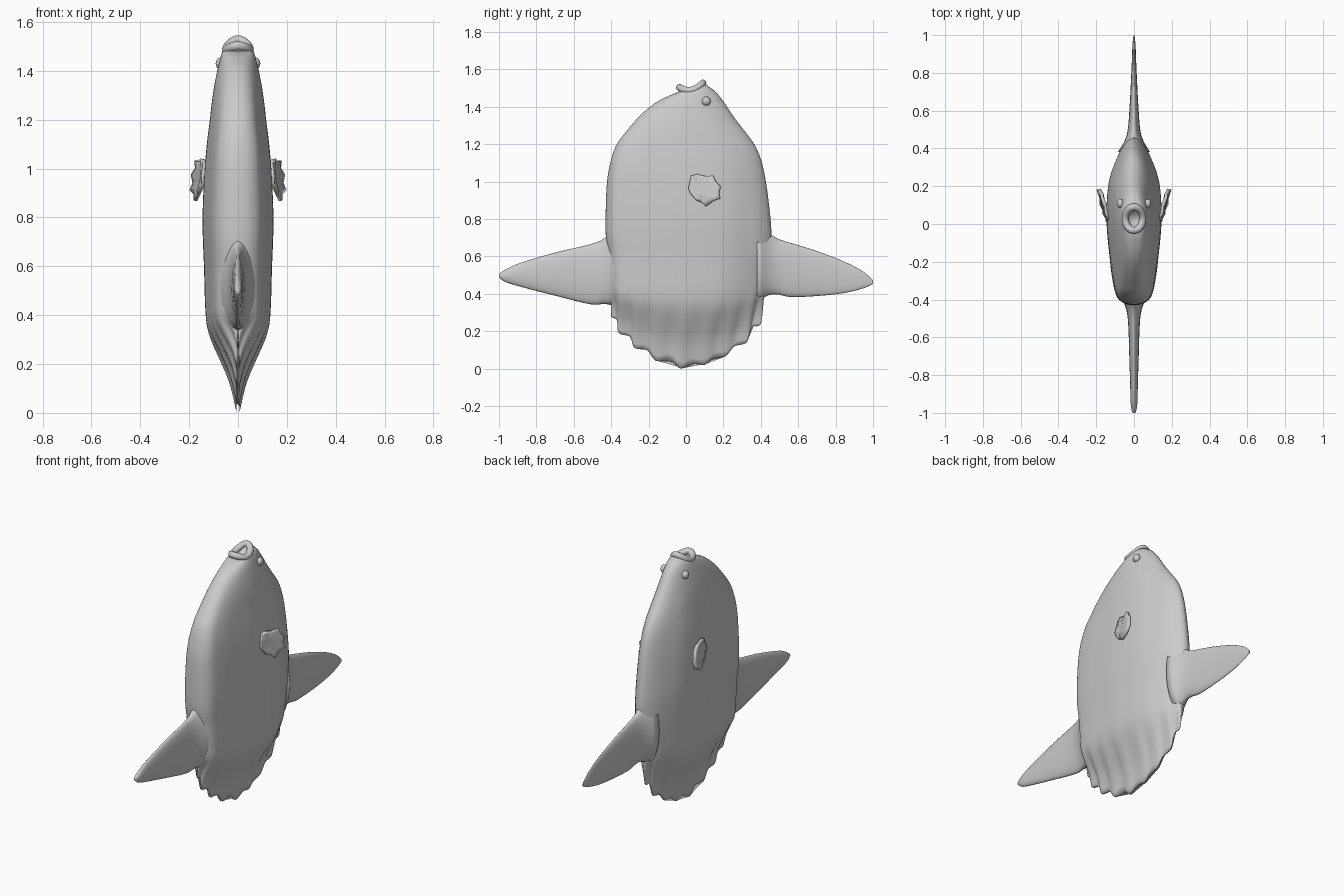
import bpy, bmesh
from math import sin, cos, pi

if "Cube" in bpy.data.objects:
    bpy.data.objects.remove(bpy.data.objects["Cube"])


def smooth(table, x):
    """Smoothly interpolate rows (x, a, b, ...); returns the list of values at x."""
    n = len(table)
    x = min(max(x, table[0][0]), table[-1][0])
    i = 0
    while i < n - 2 and x > table[i + 1][0]:
        i += 1
    p, q = table[i], table[i + 1]
    o, r = table[max(i - 1, 0)], table[min(i + 2, n - 1)]
    h = q[0] - p[0]
    t = (x - p[0]) / h
    out = []
    for k in range(1, len(p)):
        m0 = (q[k] - o[k]) / (q[0] - o[0]) * h
        m1 = (r[k] - p[k]) / (r[0] - p[0]) * h
        out.append((2*t**3 - 3*t*t + 1)*p[k] + (t**3 - 2*t*t + t)*m0
                   + (3*t*t - 2*t**3)*q[k] + (t**3 - t*t)*m1)
    return out


def finish(name, bm):
    bmesh.ops.recalc_face_normals(bm, faces=bm.faces)
    me = bpy.data.meshes.new(name)
    bm.to_mesh(me)
    bm.free()
    for p in me.polygons:
        p.use_smooth = True
    ob = bpy.data.objects.new(name, me)
    bpy.context.collection.objects.link(ob)
    return ob


def loft(name, rings):
    """Skin a list of equal-length closed rings and cap both ends."""
    bm = bmesh.new()
    vs = [[bm.verts.new(p) for p in r] for r in rings]
    n = len(vs[0])
    for a, b in zip(vs, vs[1:]):
        for i in range(n):
            j = (i + 1) % n
            bm.faces.new((a[i], a[j], b[j], b[i]))
    bm.faces.new(vs[0])
    bm.faces.new(vs[-1])
    return finish(name, bm)


HALF = 72
STEPS = [i / HALF for i in range(HALF + 1)]
# cross-section thickness from the front edge (0) to the back edge (1)
LENS = [(0, 0), (.07, .36), (.144, .62), (.25, .78), (.35, .88), (.5, 1),
        (.65, .93), (.78, .61), (.9, .27), (1, 0)]
# z, front edge y, back edge y, half width
BODY = [(.45, -.405, .425, .135), (.6, -.415, .45, .139), (.7, -.428, .457, .143),
        (.8, -.43, .452, .145), (1, -.422, .427, .136), (1.12, -.40, .40, .125),
        (1.2, -.37, .365, .115), (1.28, -.31, .305, .106), (1.34, -.26, .258, .097),
        (1.4, -.20, .215, .085), (1.45, -.135, .175, .073), (1.485, -.07, .135, .062),
        (1.5, -.04, .105, .055)]
# scalloped lower edge, front to back (y, z)
EDGE = [(-.39, .36), (-.40, .28), (-.37, .26), (-.36, .19), (-.30, .17), (-.275, .11),
        (-.21, .10), (-.16, .04), (-.09, .05), (-.03, .0), (.03, .028), (.10, .02),
        (.15, .06), (.21, .065), (.26, .12), (.325, .14), (.35, .22), (.40, .24),
        (.415, .38)]
EDGE = [(i / 18, y, z) for i, (y, z) in enumerate(EDGE)]
TAPER = [(0, .135), (.2, .128), (.33, .112), (.55, .068), (.68, .043), (.8, .026), (1, .006)]


def closed(half):
    """Complete a half ring with its mirror image."""
    return half + [(-x, y, z) for x, y, z in half[-2:0:-1]]


def body_ring(z, y0, y1, w, tilt=0, blend=0):
    half = []
    for t in STEPS:
        v = -cos(pi * t)
        f = smooth(LENS, t)[0] * (1 - blend) + sin(pi * t) * blend
        half.append((w * f, (y0 + y1) / 2 + v * (y1 - y0) / 2, z + tilt * v))
    return closed(half)


# body with the scalloped rudder at the bottom and the open mouth at the top
rings = []
for k in range(14, 0, -1):
    s = k / 14
    w = smooth(TAPER, s)[0]
    half = []
    for t in STEPS:
        ey, ez = smooth(EDGE, t)
        sy = .01 - cos(pi * t) * .415
        half.append((w * smooth(LENS, t)[0], sy + (ey - sy) * s, .45 + (ez - .45) * s))
    rings.append(closed(half))
for k in range(41):
    z = .45 + 1.05 * k / 40
    b = max(0, (z - 1.1) / .4)
    rings.append(body_ring(z, *smooth(BODY, z), tilt=.02 * b**4, blend=b))
rings.append(body_ring(1.495, -.01, .075, .036, .018, 1))
rings.append(body_ring(1.45, 0, .065, .026, .01, 1))
loft("body", rings)


# dorsal and anal fins: y, lower z, upper z, half width
def long_fin(name, table):
    out = []
    for k in range(33):
        u = k / 32
        y = table[0][0] + (table[-1][0] - table[0][0]) * (1 - (1 - u)**1.6)
        lo, hi, w = smooth([(abs(r[0]),) + r[1:] for r in table], abs(y))
        out.append([(w * sin(a), y, (lo + hi) / 2 + (hi - lo) / 2 * cos(a))
                    for a in [2 * pi * i / 32 for i in range(32)]])
    loft(name, out)


long_fin("front_fin", [(-.36, .33, .78, .085), (-.43, .345, .70, .048), (-.5, .342, .668, .033),
                       (-.7, .39, .62, .025), (-.9, .442, .56, .019), (-.97, .465, .527, .016),
                       (-1, .487, .505, .008)])
long_fin("back_fin", [(.38, .36, .80, .085), (.45, .395, .72, .045), (.5, .395, .69, .033),
                      (.55, .383, .675, .028), (.7, .388, .628, .019), (.85, .405, .57, .012),
                      (.95, .43, .517, .008), (1, .452, .472, .003)])

# lips: a saddle-shaped tube around the mouth
cu = bpy.data.curves.new("lips", 'CURVE')
cu.dimensions = '3D'
cu.bevel_depth = .019
cu.bevel_resolution = 4
sp = cu.splines.new('POLY')
sp.points.add(39)
for i, p in enumerate(sp.points):
    a = 2 * pi * i / 40
    p.co = (.046 * cos(a), .028 + .062 * sin(a),
            1.488 + .026 * sin(a)**2 + .012 * sin(a), 1)
sp.use_cyclic_u = True
bpy.context.collection.objects.link(bpy.data.objects.new("lips", cu))

# side fins: ruffled fan outline (y, z)
FAN = [(.03, 1.03), (.06, 1.04), (.105, 1.027), (.145, 1.032), (.16, 1.0), (.185, .975),
       (.178, .94), (.183, .91), (.145, .895), (.105, .868), (.085, .892), (.055, .90),
       (.025, .935), (.013, .965)]
for side, label in ((1, "right"), (-1, "left")):
    bm = bmesh.new()
    hub = (.045, .975)
    rows = []
    for s in (1, .8, .45):
        row = []
        for i, (y, z) in enumerate(FAN):
            py, pz = hub[0] + (y - hub[0]) * s, hub[1] + (z - hub[1]) * s
            x = .138 + .25 * (py - .01) - .09 * (pz - .96) + (.005 if i % 2 else -.003) * s
            row.append(bm.verts.new((side * x, py, pz)))
        rows.append(row)
    n = len(FAN)
    for a, b in zip(rows, rows[1:]):
        for i in range(n):
            bm.faces.new((a[i], a[(i + 1) % n], b[(i + 1) % n], b[i]))
    bm.faces.new(rows[-1])
    fin = finish(label + "_side_fin", bm)
    m = fin.modifiers.new("thickness", 'SOLIDIFY')
    m.thickness = .016
    m.offset = 0

    # eye
    bpy.ops.mesh.primitive_uv_sphere_add(segments=24, ring_count=12, radius=.024,
                                         location=(side * .072, .108, 1.43))
    eye = bpy.context.object
    eye.name = label + "_eye"
    eye.scale.x = .8
    bpy.ops.object.shade_smooth()
